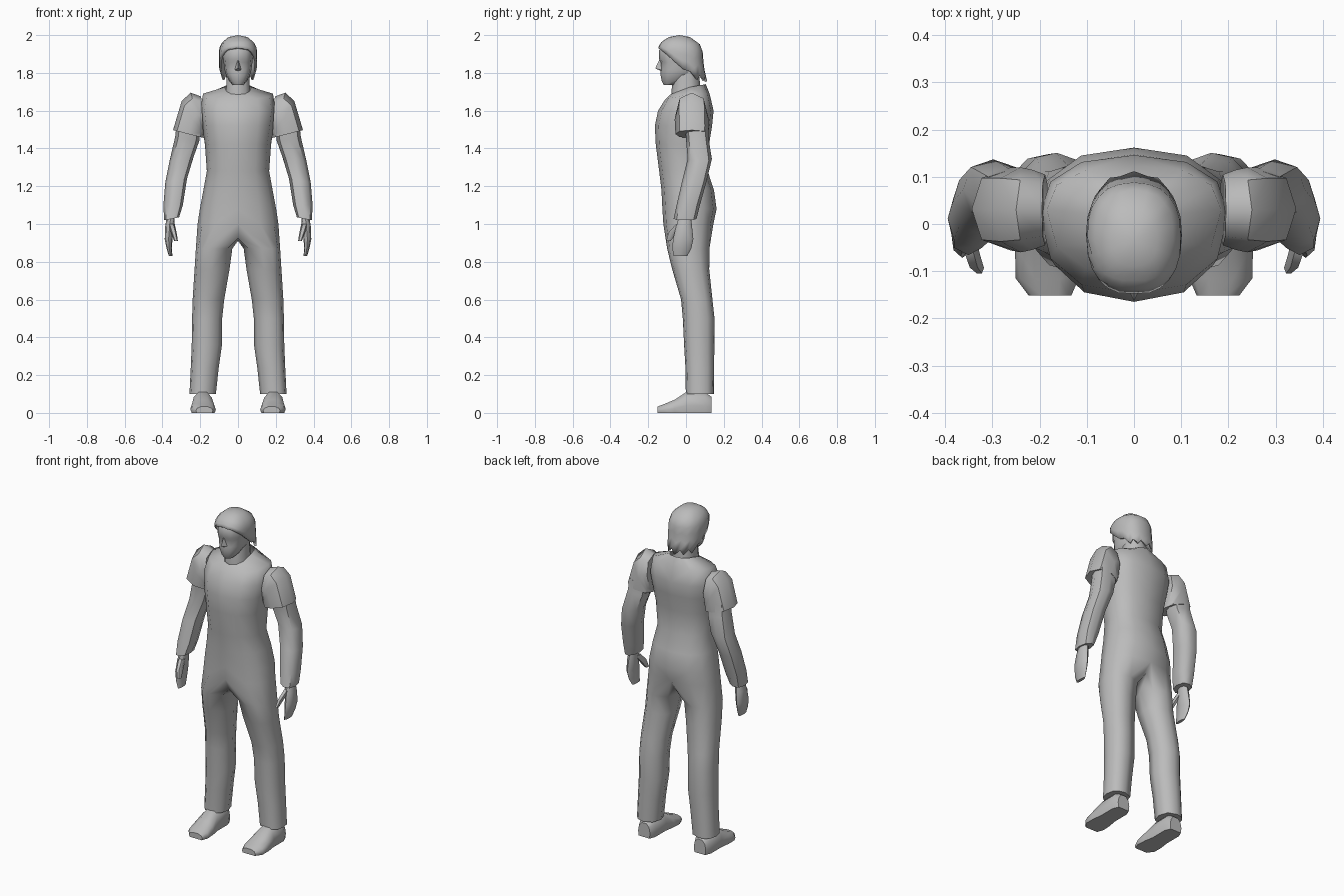
import bpy, bmesh, math
from mathutils import Vector

if "Cube" in bpy.data.objects:
    bpy.data.objects.remove(bpy.data.objects["Cube"])

grey = bpy.data.materials.new("plain_grey")
grey.diffuse_color = (0.5, 0.5, 0.5, 1)
grey.use_nodes = True
grey.node_tree.nodes["Principled BSDF"].inputs["Base Color"].default_value = grey.diffuse_color


def finish(name, bm, mirror=False, angle=50, thick=0):
    bmesh.ops.recalc_face_normals(bm, faces=bm.faces)
    me = bpy.data.meshes.new(name)
    bm.to_mesh(me)
    bm.free()
    me.materials.append(grey)
    ob = bpy.data.objects.new(name, me)
    bpy.context.collection.objects.link(ob)
    if mirror:
        mod = ob.modifiers.new("mirror", 'MIRROR')
        mod.merge_threshold = 0.0005
    if thick:
        mod = ob.modifiers.new("thickness", 'SOLIDIFY')
        mod.thickness = thick
    bpy.ops.object.select_all(action='DESELECT')
    ob.select_set(True)
    bpy.context.view_layer.objects.active = ob
    bpy.ops.object.shade_smooth_by_angle(angle=math.radians(angle))
    return ob


def skin(bm, a, b, closed=True):
    n = len(a)
    for i in range(n if closed else n - 1):
        j = (i + 1) % n
        bm.faces.new((a[i], a[j], b[j], b[i]))


def loft(name, rings, mirror=False, angle=50):
    bm = bmesh.new()
    vs = [[bm.verts.new(p) for p in r] for r in rings]
    for a, b in zip(vs, vs[1:]):
        skin(bm, a, b)
    bm.faces.new(vs[0])
    bm.faces.new(vs[-1])
    return finish(name, bm, mirror, angle)


def spow(v, p):
    return math.copysign(abs(v) ** p, v)


def limb_ring(xi, zi, xo, zo, yc, ry, n=8, p=0.85):
    """Ring spanning an inner and an outer point, with half depth ry."""
    mid, half = Vector(((xi + xo) / 2, yc, (zi + zo) / 2)), Vector(((xo - xi) / 2, 0, (zo - zi) / 2))
    return [mid + half * spow(math.cos(t), p) + Vector((0, ry * spow(math.sin(t), p), 0))
            for t in (2 * math.pi * i / n for i in range(n))]


def flat_point(deg, z, w, yc, yf, yb, zf=0, zb=0, p=0.85):
    """Point of a horizontal section with separate front and back depth."""
    s, c = math.sin(math.radians(deg)), math.cos(math.radians(deg))
    c = 0 if abs(c) < 1e-6 else spow(c, p)
    s = spow(s, p)
    return Vector((w * c, yc + (s * (yc - yf) if s < 0 else s * (yb - yc)),
                   z + (-s * zf if s < 0 else s * zb)))


# Torso and trouser legs in one mirrored skin: z, width, side y, front y, back y, front/back lift
torso = [(1.725, .07, .02, -.085, .105, -.04, .015), (1.69, .185, .03, -.11, .125, -.03, 0),
         (1.60, .20, .02, -.148, .146), (1.52, .19, .01, -.165, .138),
         (1.42, .175, 0, -.16, .122), (1.28, .165, 0, -.142, .115),
         (1.18, .183, .01, -.13, .148), (1.08, .202, .015, -.125, .162),
         (1.00, .214, .015, -.12, .145)]
legs = [(.87, .03, .223, .012, .112), (.76, .045, .23, .025, .098), (.60, .073, .24, .057, .083),
        (.50, .084, .243, .067, .084), (.36, .085, .245, .07, .08), (.24, .102, .25, .073, .076),
        (.10, .117, .257, .073, .074)]
bm = bmesh.new()
prev = None
for r in torso:
    ring = [bm.verts.new(flat_point(-90 + 30 * i, *r)) for i in range(7)]
    if prev:
        skin(bm, prev, ring, False)
    prev = ring
prev = prev + [bm.verts.new(p) for p in ((0, .11, .945), (0, .03, .91), (0, -.085, .925))]
for z, xi, xo, yc, ry in legs:
    ring = []
    for d in [-90 + 30 * i for i in range(7)] + [135, 180, 225]:
        t = math.radians(d)
        ring.append(bm.verts.new(((xi + xo) / 2 + (xo - xi) / 2 * spow(math.cos(t), .85),
                                  yc + ry * spow(math.sin(t), .85), z)))
    skin(bm, prev, ring)
    prev = ring
bm.faces.new(prev)
finish("body_and_legs", bm, True, 60)

# Shoes: sections along y with a flat sole
shoe = []
for y, cx, w, h in ((.135, .187, .04, .085), (.10, .187, .056, .11), (.0, .187, .056, .11),
                    (-.06, .186, .066, .07), (-.115, .184, .067, .047), (-.152, .178, .045, .033)):
    shoe.append([Vector((cx + w * a, y, h * b)) for a, b in
                 ((-.9, 0), (.9, 0), (1, .35), (.85, .75), (.4, 1), (-.4, 1), (-.85, .75), (-1, .35))])
loft("shoe", shoe, True)

# Short sleeves fan out from the armpit
loft("sleeve", [limb_ring(*r) for r in (
    (.182, 1.47, .195, 1.675, .03, .075), (.182, 1.462, .25, 1.695, .03, .085),
    (.182, 1.458, .298, 1.652, .03, .09), (.18, 1.455, .344, 1.497, .032, .088))], True)

# Arms down to the cuffs
loft("arm", [limb_ring(*r) for r in (
    (.20, 1.51, .325, 1.53, .055, .06), (.205, 1.44, .333, 1.46, .06, .06),
    (.235, 1.355, .362, 1.335, .073, .064), (.27, 1.24, .385, 1.22, .045, .065),
    (.292, 1.10, .395, 1.10, .012, .062), (.312, 1.035, .391, 1.02, -.005, .061))], True)

# Hands and thumbs
loft("hand", [limb_ring(*r) for r in (
    (.335, 1.05, .375, 1.05, -.005, .03), (.338, .99, .386, .985, -.01, .042),
    (.347, .92, .388, .92, -.015, .054), (.35, .87, .378, .87, -.022, .05),
    (.347, .83, .366, .83, -.03, .036))], True)
loft("thumb", [limb_ring(*r, 6) for r in (
    (.335, 1.0, .37, 1.0, -.03, .025), (.325, .955, .355, .955, -.07, .025),
    (.318, .91, .338, .91, -.093, .013))], True)


# Neck and head
def section(n, *r):
    return [flat_point(360 * i / n - 90, *r) for i in range(n)]


loft("neck", [section(10, *r) for r in (
    (1.62, .075, -.0, -.075, .08), (1.70, .066, -.0, -.078, .08), (1.82, .06, -.0, -.06, .065))])
loft("head", [section(12, *r) for r in (
    (1.735, .026, -.085, -.118, -.03), (1.755, .045, -.07, -.128, .0),
    (1.79, .064, -.05, -.135, .05), (1.815, .071, -.04, -.134, .06),
    (1.855, .076, -.04, -.133, .065), (1.872, .078, -.04, -.143, .065),
    (1.92, .08, -.04, -.142, .065), (1.965, .06, -.04, -.115, .04))])

# Nose wedge
bm = bmesh.new()
top, tip, left, right, base = [bm.verts.new(p) for p in (
    (0, -.138, 1.875), (0, -.163, 1.824), (-.018, -.128, 1.815), (.018, -.128, 1.815), (0, -.128, 1.808))]
for f in ((top, left, tip), (top, tip, right), (tip, left, base), (tip, base, right)):
    bm.faces.new(f)
finish("nose", bm)

# Hair: columns hang from the crown to a hem that rises over the face
levels = [(1.755, .092, .0, -.13, .112), (1.80, .097, -.01, -.14, .1), (1.85, .102, -.02, -.148, .093),
          (1.93, .10, -.03, -.15, .087), (1.965, .082, -.035, -.13, .065), (1.99, .05, -.035, -.09, .02)]
hem = [(0, 1.935), (30, 1.925), (55, 1.90), (75, 1.86), (95, 1.805), (110, 1.765), (180, 1.755)]


def lerp_table(table, k):
    for a, b in zip(table, table[1:]):
        if k <= b[0]:
            f = max(0, (k - a[0]) / (b[0] - a[0]))
            return [p + (q - p) * f for p, q in zip(a, b)]
    return list(table[-1])


N, ROWS = 24, 6
bm = bmesh.new()
rows = [[] for _ in range(ROWS)]
for i in range(N):
    d = 360 * i / N
    away = min(d, 360 - d)
    low = lerp_table(hem, away)[1]
    if away > 80 and i % 2:
        low += .028
    for k in range(ROWS):
        z = low + (1.99 - low) * (k / (ROWS - 1)) ** 0.8
        r = lerp_table(levels, z)
        r[0] = z
        rows[k].append(bm.verts.new(flat_point(d - 90, *r)))
for a, b in zip(rows, rows[1:]):
    skin(bm, a, b)
crown = bm.verts.new((0, -.035, 2.0))
for i in range(N):
    bm.faces.new((rows[-1][i], rows[-1][(i + 1) % N], crown))
finish("hair", bm, angle=50, thick=.012)
